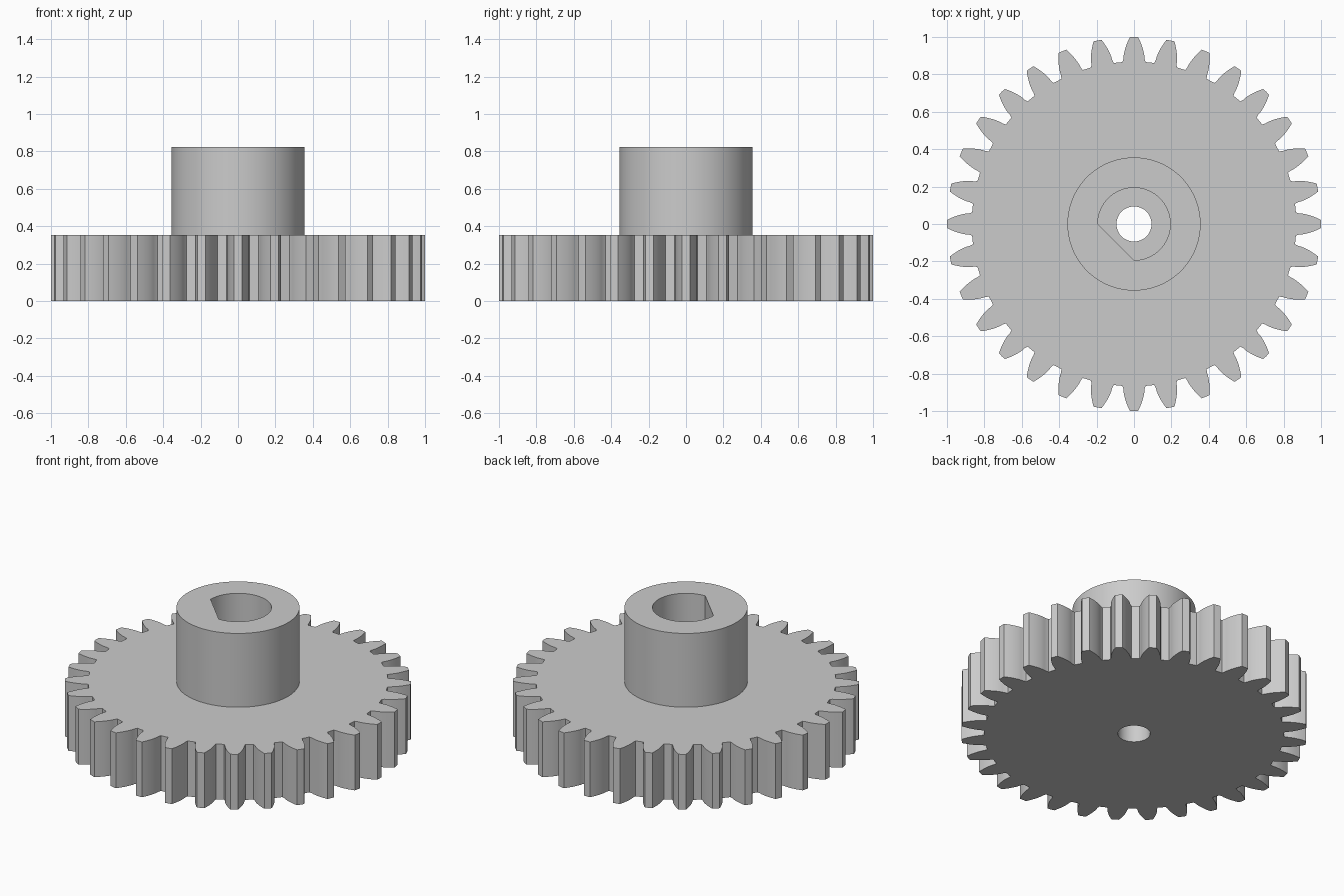
import bpy, bmesh, math

if "Cube" in bpy.data.objects:
    bpy.data.objects.remove(bpy.data.objects["Cube"], do_unlink=True)

TEETH = 32
TIP_R = 1.0
UNIT = TIP_R / (TEETH / 2 + 1)          # gear module
PITCH_R = UNIT * TEETH / 2
ROOT_R = PITCH_R - 1.25 * UNIT
PRESSURE = math.radians(20)
BASE_R = PITCH_R * math.cos(PRESSURE)
WHEEL_TOP, HUB_TOP, BORE_FLOOR = 0.353, 0.824, 0.2
HUB_R, BORE_R, HOLE_R = 0.356, 0.194, 0.094


def polar(r, a):
    return (r * math.cos(a), r * math.sin(a))


def arc(r, start, end, steps):
    return [polar(r, start + (end - start) * i / steps) for i in range(steps + 1)]


def circle(r, steps):
    return arc(r, 0, math.tau, steps)[:-1]


def half_angle(r):
    """Half the angular width of an involute tooth at radius r."""
    p = math.acos(min(1, BASE_R / r))
    involute = math.tan(p) - p
    return math.pi / (2 * TEETH) + math.tan(PRESSURE) - PRESSURE - involute


def gear_outline():
    steps = 7
    flank = [(ROOT_R, 0.071)]
    for i in range(steps + 1):
        r = BASE_R + (TIP_R - BASE_R) * i / steps
        flank.append((r, half_angle(r)))
    points = []
    for t in range(TEETH):
        a = math.tau * t / TEETH
        points += [polar(r, a - h) for r, h in flank]
        points.append(polar(TIP_R, a))
        points += [polar(r, a + h) for r, h in reversed(flank)]
    return points


def build_shell(name, sections, mat):
    """Closed ring of sections: equal outlines make walls, others flat caps."""
    bm = bmesh.new()
    loops = []
    for outline, z in sections:
        verts = [bm.verts.new((x, y, z)) for x, y in outline]
        edges = [bm.edges.new((v, verts[i - 1])) for i, v in enumerate(verts)]
        loops.append((outline, verts, edges))
    for i, (outline, verts, edges) in enumerate(loops):
        other_outline, other, other_edges = loops[(i + 1) % len(loops)]
        if outline is other_outline:
            for k in range(len(verts)):
                bm.faces.new((verts[k - 1], verts[k], other[k], other[k - 1]))
        else:
            bmesh.ops.triangle_fill(bm, edges=edges + other_edges,
                                    use_beauty=True, normal=(0, 0, 1))
    bmesh.ops.recalc_face_normals(bm, faces=bm.faces[:])
    mesh = bpy.data.meshes.new(name)
    bm.to_mesh(mesh)
    bm.free()
    mesh.materials.append(mat)
    obj = bpy.data.objects.new(name, mesh)
    bpy.context.collection.objects.link(obj)
    bpy.ops.object.select_all(action="DESELECT")
    obj.select_set(True)
    bpy.context.view_layer.objects.active = obj
    bpy.ops.object.shade_smooth_by_angle(angle=math.radians(25))
    return obj


grey = bpy.data.materials.new("plain grey")
grey.use_nodes = True
colour = (0.6, 0.6, 0.6, 1)
grey.diffuse_color = colour
grey.node_tree.nodes["Principled BSDF"].inputs["Base Color"].default_value = colour

wheel = gear_outline()
hub = circle(HUB_R, 96)
bore = arc(BORE_R, -math.pi / 2, math.pi, 54)   # round bore with one flat side
hole = circle(HOLE_R, 48)

# Toothed wheel, hub, keyed bore and through hole as one solid
build_shell("gear_wheel_with_hub", [
    (wheel, 0), (wheel, WHEEL_TOP),
    (hub, WHEEL_TOP), (hub, HUB_TOP),
    (bore, HUB_TOP), (bore, BORE_FLOOR),
    (hole, BORE_FLOOR), (hole, 0),
], grey)
